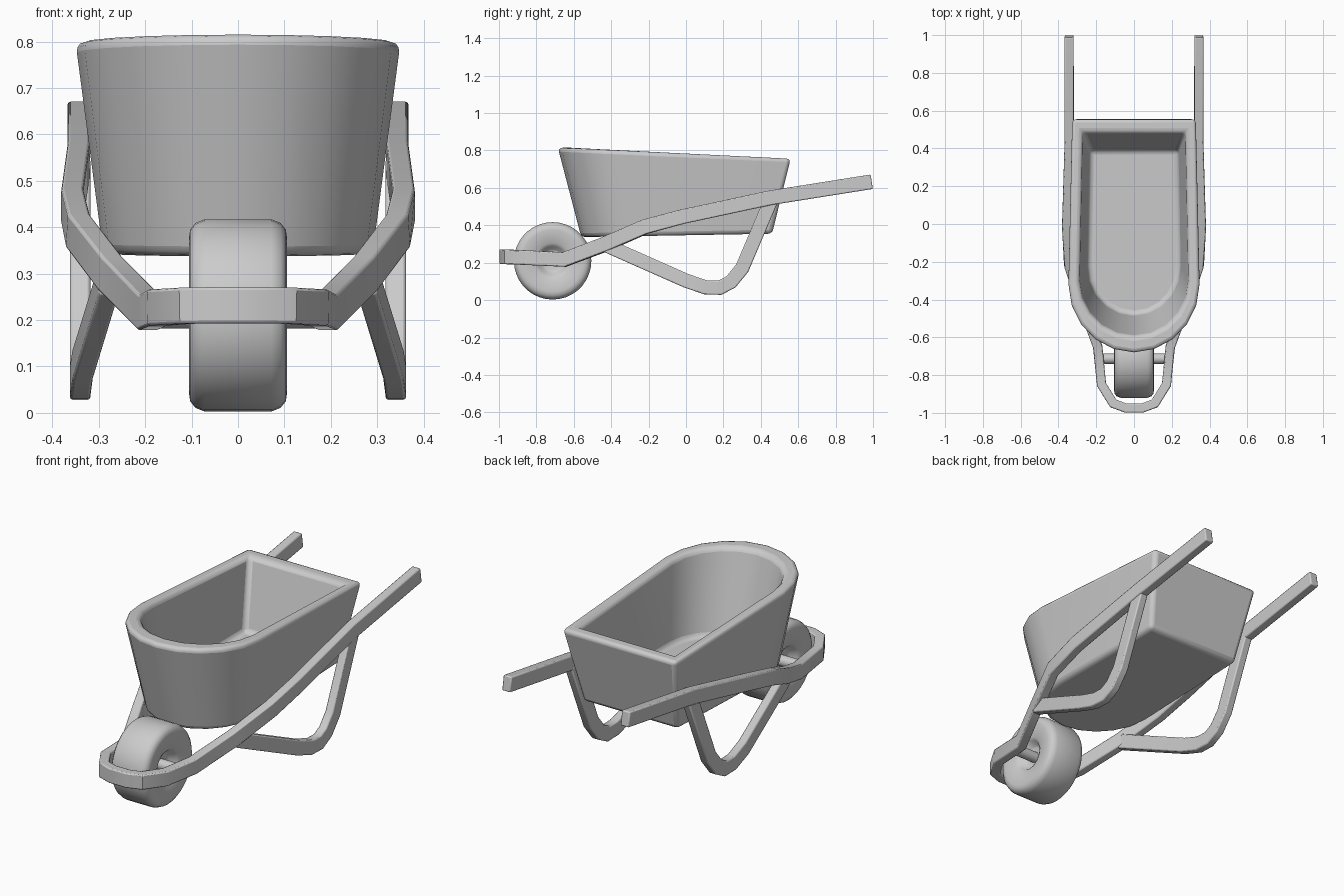
import bpy, bmesh, math
from mathutils import Vector

if "Cube" in bpy.data.objects:
    bpy.data.objects.remove(bpy.data.objects["Cube"])


def finish(name, verts, faces, bevel=0.0, segs=2, smooth=35):
    me = bpy.data.meshes.new(name)
    me.from_pydata([tuple(v) for v in verts], [], faces)
    bm = bmesh.new()
    bm.from_mesh(me)
    bmesh.ops.recalc_face_normals(bm, faces=bm.faces)
    bm.to_mesh(me)
    bm.free()
    ob = bpy.data.objects.new(name, me)
    bpy.context.collection.objects.link(ob)
    if bevel:
        m = ob.modifiers.new("Bevel", 'BEVEL')
        m.width, m.segments = bevel, segs
        m.limit_method, m.angle_limit = 'ANGLE', math.radians(40)
    bpy.ops.object.select_all(action='DESELECT')
    ob.select_set(True)
    bpy.context.view_layer.objects.active = ob
    bpy.ops.object.shade_smooth_by_angle(angle=math.radians(smooth))
    return ob


def skin(rings):
    """Join equal rings of points into a capped tube."""
    n = len(rings[0])
    faces = [(i * n + j, i * n + (j + 1) % n, (i + 1) * n + (j + 1) % n, (i + 1) * n + j)
             for i in range(len(rings) - 1) for j in range(n)]
    last = (len(rings) - 1) * n
    faces += [tuple(range(n)), tuple(range(last, last + n))]
    return [p for r in rings for p in r], faces


def bar(name, path, w, h, side=None):
    """Sweep a rectangle along a path with mitred joints."""
    pts = [Vector(p) for p in path]
    rings = []
    for i, p in enumerate(pts):
        a = (p - pts[i - 1]).normalized() if i else None
        b = (pts[i + 1] - p).normalized() if i < len(pts) - 1 else None
        a, b = a or b, b or a
        t = (a + b).normalized()
        mitre = 1 / t.dot(a)
        if side:
            s, ws, hs = Vector(side), w, h * mitre
        else:
            s, ws, hs = t.cross(Vector((0, 0, 1))).normalized(), w * mitre, h
        u = s.cross(t).normalized()
        rings.append([p + s * (x * ws / 2) + u * (z * hs / 2)
                      for x, z in ((-1, -1), (1, -1), (1, 1), (-1, 1))])
    return finish(name, *skin(rings), bevel=0.006)


# Tub: U-shaped outlines, outer bottom -> outer rim -> inner rim -> inner floor
def outline(wb, wf, yb, ys, yf, zb, zf, n=10):
    xy = [(wb, yb)]
    for k in range(n + 1):
        a = math.pi * k / n
        xy.append((wf * math.cos(a), ys + (yf - ys) * math.sin(a)))
    xy.append((-wb, yb))
    return [(x, y, zf + (zb - zf) * (y - yf) / (yb - yf)) for x, y in xy]


finish("tub", *skin([
    outline(0.275, 0.29, 0.46, -0.25, -0.56, 0.355, 0.337),
    outline(0.330, 0.350, 0.56, -0.32, -0.685, 0.757, 0.815),
    outline(0.274, 0.290, 0.485, -0.30, -0.595, 0.757, 0.815),
    outline(0.235, 0.245, 0.39, -0.22, -0.48, 0.405, 0.39),
]), bevel=0.022, segs=3)

# Frame: one rail running from one handle, round the wheel, to the other handle
half = [(0.343, 0.993, 0.633), (0.343, 0.45, 0.547), (0.357, -0.02, 0.446),
        (0.345, -0.22, 0.392), (0.275, -0.43, 0.30), (0.192, -0.65, 0.217),
        (0.172, -0.85, 0.227), (0.11, -0.95, 0.231), (0.045, -0.974, 0.232)]
bar("frame_rail", half + [(-x, y, z) for x, y, z in reversed(half)], 0.048, 0.078)

# Legs: bent braces under each rail
leg = [(0.34, 0.455, 0.535), (0.34, 0.30, 0.17), (0.34, 0.24, 0.097), (0.34, 0.18, 0.066),
       (0.34, 0.105, 0.068), (0.335, 0.0, 0.104), (0.278, -0.42, 0.29)]
for s, label in ((1, "right"), (-1, "left")):
    bar(label + "_leg", [(s * x, y, z) for x, y, z in leg], 0.044, 0.075, side=(1, 0, 0))


# Wheel and axle: lathed around the x axis
def lathe(name, profile, n):
    prof = profile + [(r, -x) for r, x in reversed(profile)]
    rings = [[(x, -0.713 + r * math.cos(2 * math.pi * k / n), 0.21 + r * math.sin(2 * math.pi * k / n))
              for k in range(n)] for r, x in prof]
    return finish(name, *skin(rings), smooth=40)


lathe("wheel", [(0.05, 0.05), (0.062, 0.055), (0.078, 0.085), (0.095, 0.095), (0.165, 0.106),
                (0.185, 0.103), (0.199, 0.092), (0.207, 0.072)], 36)
lathe("axle", [(0.028, 0.185)], 16)
